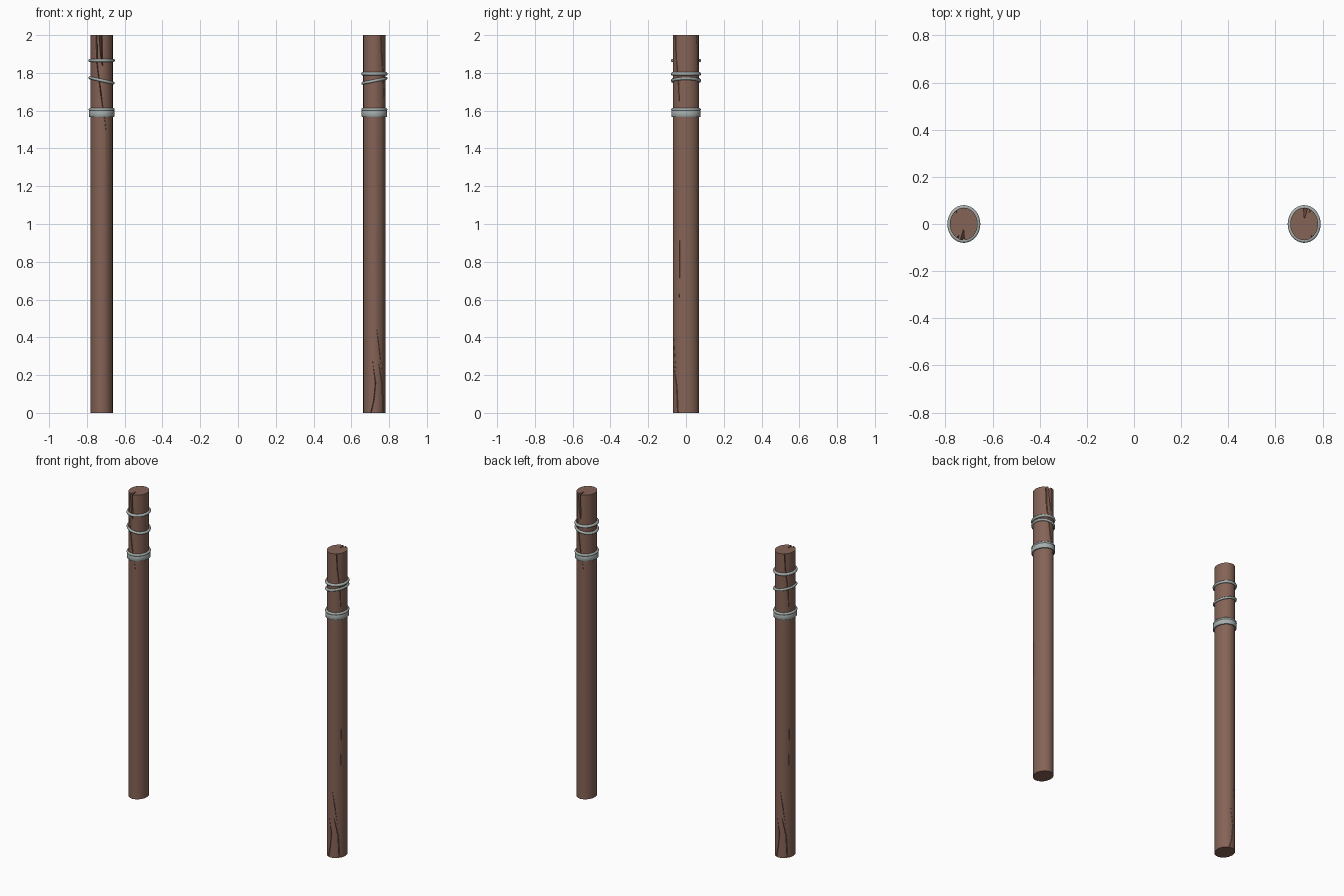
import bpy, bmesh, math
from mathutils import Matrix

if "Cube" in bpy.data.objects:
    bpy.data.objects.remove(bpy.data.objects["Cube"])

RX, RY, CX = 0.059, 0.069, 0.722


def mat(name, c):
    m = bpy.data.materials.new(name)
    m.diffuse_color = (*c, 1)
    m.use_nodes = True
    m.node_tree.nodes["Principled BSDF"].inputs["Base Color"].default_value = m.diffuse_color
    return m


wood = mat("brown_wood", (0.235, 0.125, 0.092))
metal = mat("grey_metal", (0.38, 0.43, 0.42))


def finish(name, bm, material, smooth=True):
    bmesh.ops.recalc_face_normals(bm, faces=bm.faces)
    if bm.calc_volume(signed=True) < 0:
        bmesh.ops.reverse_faces(bm, faces=bm.faces)
    me = bpy.data.meshes.new(name)
    bm.to_mesh(me)
    bm.free()
    ob = bpy.data.objects.new(name, me)
    bpy.context.collection.objects.link(ob)
    me.materials.append(material)
    if smooth:
        activate(ob)
        bpy.ops.object.shade_smooth_by_angle(angle=math.radians(35))
    return ob


def activate(ob):
    bpy.ops.object.select_all(action='DESELECT')
    ob.select_set(True)
    bpy.context.view_layer.objects.active = ob


def crack(name, path, width, depth, cx, turn):
    """Tapered diamond-section cutter following (angle, height) points on the post."""
    bm = bmesh.new()
    rings = []
    n = len(path)
    for i, (deg, z) in enumerate(path):
        a = math.radians(deg + turn)
        # cracks are widest where they reach an end of the post
        k = 1.0 if (z > 2 or z < 0) else (0.25 if i in (0, n - 1) else 0.7)
        w, d = width * k, depth * (0.4 + 0.6 * k)
        ring = []
        for t, r in ((-w, 0.004), (0, 0.02), (w, 0.004), (0, -d)):
            x = math.cos(a) * (RX + r) - math.sin(a) * t
            y = math.sin(a) * (RY + r) + math.cos(a) * t
            ring.append(bm.verts.new((cx + x, y, z)))
        rings.append(ring)
    for r0, r1 in zip(rings, rings[1:]):
        for j in range(4):
            k = (j + 1) % 4
            bm.faces.new((r0[j], r0[k], r1[k], r1[j]))
    bm.faces.new(rings[0][::-1])
    bm.faces.new(rings[-1])
    bmesh.ops.triangulate(bm, faces=bm.faces)
    ob = finish(name, bm, wood, False)
    ob.hide_render = True
    return ob


# (points, half width, depth) of each crack, for the right post
CRACKS = [
    ([(62, 2.02), (66, 1.85), (85, 1.7), (112, 1.5)], 0.005, 0.016),
    ([(84, 2.02), (88, 1.92), (94, 1.84)], 0.010, 0.05),
    ([(-55, 2.02), (-50, 1.9), (-36, 1.76), (-30, 1.64)], 0.004, 0.012),
    ([(-30, 0.98), (-29, 0.8), (-31, 0.61)], 0.003, 0.012),
    ([(32, 0.42), (38, 0.2), (60, -0.02)], 0.003, 0.012),
    ([(-78, 0.44), (-62, 0.32), (-50, 0.22)], 0.003, 0.01),
    ([(-68, 0.26), (-45, 0.14), (-38, -0.02)], 0.004, 0.012),
    ([(-100, 0.28), (-84, 0.16), (-92, 0.07), (-112, -0.02)], 0.004, 0.012),
]


def volume(me):
    bm = bmesh.new()
    bm.from_mesh(me)
    v = bm.calc_volume(signed=True)
    bm.free()
    return v


def post(side, cx, turn):
    bm = bmesh.new()
    bmesh.ops.create_cone(bm, cap_ends=True, segments=32, radius1=1, radius2=1, depth=2,
                          matrix=Matrix.Translation((cx, 0, 1)) @ Matrix.Diagonal((RX, RY, 1, 1)))
    ob = finish(side + "_post", bm, wood, False)
    for i, (path, w, d) in enumerate(CRACKS):
        cut = crack(f"{side}_crack_cutter_{i}", path, w, d, cx, turn)
        before = ob.data.copy()
        md = ob.modifiers.new("crack", 'BOOLEAN')
        md.operation, md.solver, md.object = 'DIFFERENCE', 'EXACT', cut
        activate(ob)
        bpy.ops.object.modifier_apply(modifier=md.name)
        # keep the cut only if it stayed a small one
        if not 0.95 < volume(ob.data) / volume(before) < 1.001:
            ob.data = before
            print("crack skipped", side, i)
        bpy.data.objects.remove(cut)
    activate(ob)
    bpy.ops.object.shade_smooth_by_angle(angle=math.radians(35))


def hoop(name, cx, z, section, tilt=0.0):
    """Sweep a closed (radial offset, height) section around the post; tilt is rise per x."""
    bm = bmesh.new()
    n, m = 32, len(section)
    rings = []
    for i in range(n):
        a = 2 * math.pi * i / n
        ring = []
        for r, h in section:
            x, y = math.cos(a) * (RX + r), math.sin(a) * (RY + r)
            ring.append(bm.verts.new((cx + x, y, z + h + tilt * x)))
        rings.append(ring)
    for i in range(n):
        r0, r1 = rings[i], rings[(i + 1) % n]
        for j in range(m):
            k = (j + 1) % m
            bm.faces.new((r0[j], r0[k], r1[k], r1[j]))
    finish(name, bm, metal)


def wire(r, offset=0.002):
    return [(offset + r * math.cos(t * math.pi / 7), r * math.sin(t * math.pi / 7)) for t in range(14)]


BAND = [(-0.004, -0.017), (0.007, -0.017), (0.009, -0.014),
        (0.009, 0.014), (0.007, 0.017), (-0.004, 0.017)]

# posts are the same timber turned half round; the wires sit at different heights
for side, cx, turn, z_top, z_low, tilt in (("right", CX, 0, 1.795, 1.758, 0.2),
                                           ("left", -CX, 180, 1.866, 1.760, -0.22)):
    post(side, cx, turn)
    hoop(side + "_band", cx, 1.584, BAND)
    hoop(side + "_band_lip", cx, 1.606, wire(0.008))
    hoop(side + "_upper_wire", cx, z_top, wire(0.009))
    hoop(side + "_lower_wire", cx, z_low, wire(0.008), tilt)
